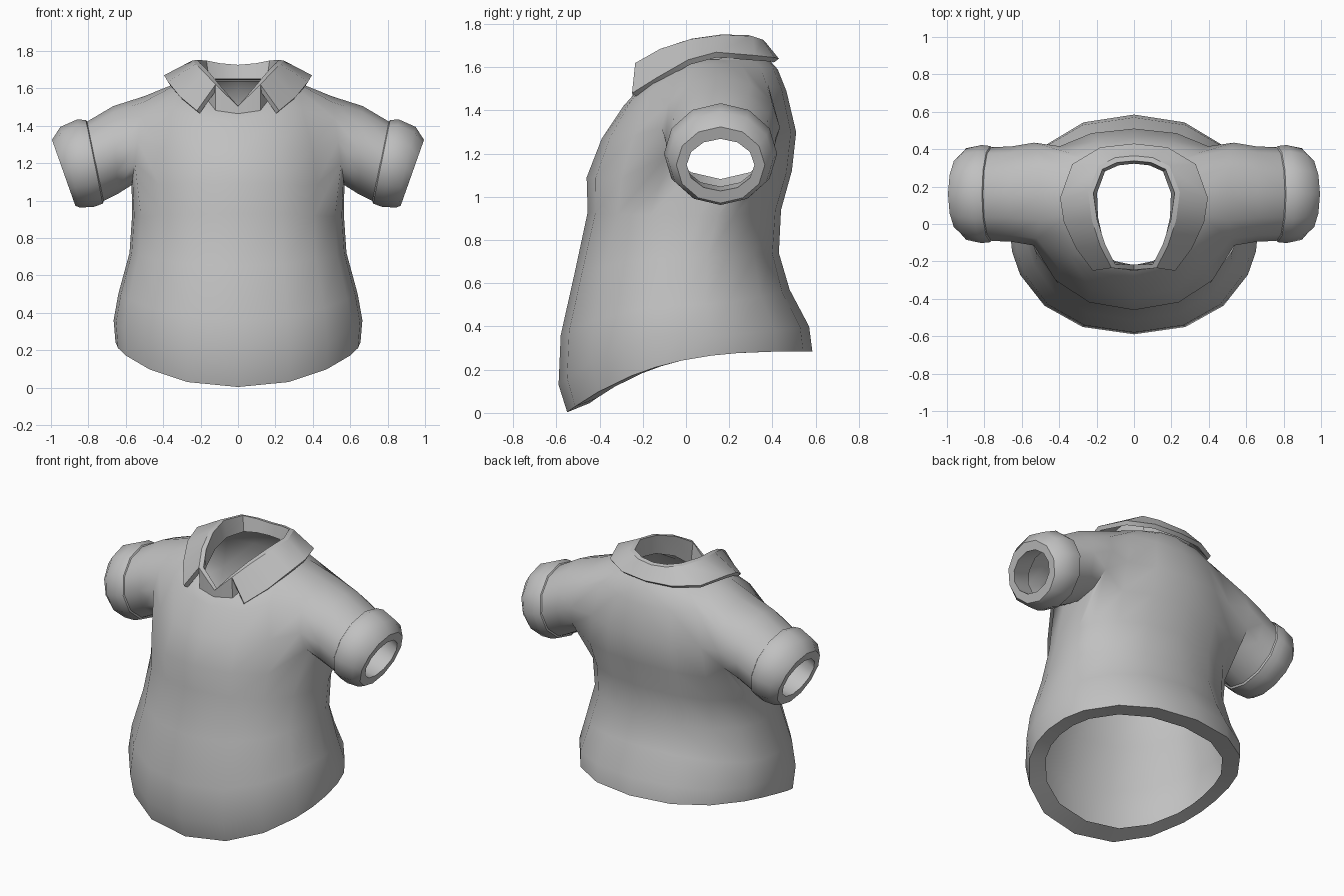
import bpy, bmesh, math

if "Cube" in bpy.data.objects:
    bpy.data.objects.remove(bpy.data.objects["Cube"])

cloth = bpy.data.materials.new("grey_cloth")
cloth.diffuse_color = (0.53, 0.53, 0.53, 1)
cloth.use_nodes = True
cloth.node_tree.nodes["Principled BSDF"].inputs["Base Color"].default_value = cloth.diffuse_color


def skin(bm, a, b, closed=False):
    """Quads between two rows of vertices."""
    n = len(a)
    for i in range(n if closed else n - 1):
        j = (i + 1) % n
        bm.faces.new((a[i], a[j], b[j], b[i]))


def finish(name, bm, thickness=0, angle=45):
    """Turn the right half into a mirrored, smooth object, thickened if asked."""
    mesh = bpy.data.meshes.new(name)
    bm.to_mesh(mesh)
    bm.free()
    mesh.materials.append(cloth)
    ob = bpy.data.objects.new(name, mesh)
    bpy.context.collection.objects.link(ob)
    bpy.ops.object.select_all(action='DESELECT')
    ob.select_set(True)
    bpy.context.view_layer.objects.active = ob
    ob.modifiers.new("mirror", 'MIRROR').merge_threshold = 0.002
    bpy.ops.object.modifier_apply(modifier="mirror")
    if thickness:
        sol = ob.modifiers.new("thickness", 'SOLIDIFY')
        sol.thickness = thickness
        sol.offset = -1
        bpy.ops.object.modifier_apply(modifier="thickness")
    bpy.ops.object.shade_smooth_by_angle(angle=math.radians(angle))


def arm_point(k, cx, cz, half, ry, tilt):
    """Point k of a 12-sided ring around the arm, leaning outward by tilt."""
    t = k * math.tau / 12
    s = half * math.sin(t)
    return (cx + s * math.sin(tilt), 0.16 + ry * math.cos(t), cz + s * math.cos(tilt))


def hem_z(y):
    """Hem height: level at the back, dipping toward the front."""
    return 0.285 - 0.282 * ((0.585 - y) / 1.135) ** 3


# Shirt body: half width, front y, back y, middle y, then z at front, side, back
RINGS = [
    (0.56, -0.445, 0.47, -0.02, None, None, None),   # inner edge of the hem fold
    (0.655, -0.55, 0.585, -0.02, None, None, None),
    (0.665, -0.59, 0.57, -0.02, 0.13, 0.36, 0.40),
    (0.64, -0.58, 0.48, -0.02, 0.36, 0.50, 0.57),
    (0.58, -0.515, 0.43, 0.0, 0.65, 0.72, 0.74),
    (0.567, -0.455, 0.44, 0.06, 0.93, 0.91, 0.94),
    (0.585, -0.46, 0.49, 0.14, 1.09, 1.08, 1.12),
    (0.55, -0.39, 0.51, 0.16, 1.27, 1.30, 1.30),
    (0.48, -0.29, 0.465, 0.15, 1.42, 1.555, 1.49),
    (0.36, -0.25, 0.425, 0.13, 1.465, 1.615, 1.59),
    (0.25, -0.22, 0.38, 0.10, 1.485, 1.635, 1.64),
]
ANGLES = (-90, -68, -46, -25, -12, 0, 12, 25, 46, 68, 90)
bm = bmesh.new()
rows = []
for w, yf, yb, yc, zf, zs, zb in RINGS:
    row = []
    for deg in ANGLES:
        t = math.radians(deg)
        c, s = max(0, math.cos(t)) ** 0.9, abs(math.sin(t)) ** 0.95
        if abs(deg) == 90:
            c = 0
        y = yc + ((yb - yc) if deg > 0 else (yf - yc)) * s
        if zf is None:
            z = hem_z(y)
        else:
            z = zs + ((zb if deg > 0 else zf) - zs) * s * s
        row.append(bm.verts.new((w * c, y, z)))
    rows.append(row)
for v, outer in zip(rows[0], rows[1]):
    v.co.z = 0.6 * v.co.z + 0.4 * outer.co.z
LO, MID, HI = 6, 7, 8
for r in range(len(rows) - 1):
    for j in range(10):
        if r in (LO, MID) and 3 <= j <= 6:     # armhole
            continue
        bm.faces.new((rows[r][j], rows[r][j + 1], rows[r + 1][j + 1], rows[r + 1][j]))
# Round the armhole and grow the sleeve from it
path = [(MID, 7)] + [(HI, j) for j in (7, 6, 5, 4, 3)] + [(MID, 3)] \
    + [(LO, j) for j in (3, 4, 5, 6, 7)]
loop = [rows[r][j] for r, j in path]
for k, v in enumerate(loop):
    v.co = arm_point(k, 0.535, 1.32, 0.24, 0.275, -0.14)
for ring in ((0.655, 1.27, 0.235, 0.255, 0.05), (0.768, 1.207, 0.217, 0.25, 0.2)):
    nxt = [bm.verts.new(arm_point(k, *ring)) for k in range(12)]
    skin(bm, loop, nxt, True)
    loop = nxt
finish("shirt_body", bm, 0, 60)

# Sleeve cuffs: outer wall, flat rim and inner wall
bm = bmesh.new()
prev = None
for ring in ((0.761, 1.207, 0.215, 0.248, 0.2), (0.768, 1.207, 0.228, 0.257, 0.2),
             (0.815, 1.2, 0.238, 0.262, 0.19), (0.897, 1.178, 0.222, 0.245, 0.24),
             (0.932, 1.148, 0.187, 0.205, 0.34), (0.932, 1.148, 0.128, 0.157, 0.34),
             (0.80, 1.195, 0.15, 0.185, 0.2)):
    cur = [bm.verts.new(arm_point(k, *ring)) for k in range(12)]
    if prev:
        skin(bm, prev, cur, True)
    prev = cur
finish("cuffs", bm, 0, 40)

# Collar: folded leaf and the upright stand inside it, front to back
fold = [(0.12, -0.235, 1.62), (0.18, -0.12, 1.685), (0.225, 0.02, 1.73),
        (0.245, 0.17, 1.748), (0.19, 0.31, 1.743), (0.1, 0.355, 1.728), (0, 0.365, 1.72)]
leaf = [(0.22, -0.25, 1.48), (0.31, -0.13, 1.555), (0.375, 0.01, 1.635),
        (0.395, 0.14, 1.67), (0.33, 0.32, 1.655), (0.18, 0.41, 1.645), (0, 0.43, 1.64)]
base = [(0, -0.25, 1.455), (0.12, -0.228, 1.475), (0.185, -0.12, 1.555), (0.22, 0.03, 1.615),
        (0.225, 0.17, 1.64), (0.175, 0.3, 1.645), (0.09, 0.34, 1.645), (0, 0.35, 1.645)]
for name, low, high in (("collar_leaf", leaf, fold),
                        ("collar_stand", base, [(0, -0.245, 1.505)] + fold)):
    bm = bmesh.new()
    skin(bm, [bm.verts.new(p) for p in low], [bm.verts.new(p) for p in high])
    finish(name, bm, 0.028, 40)
